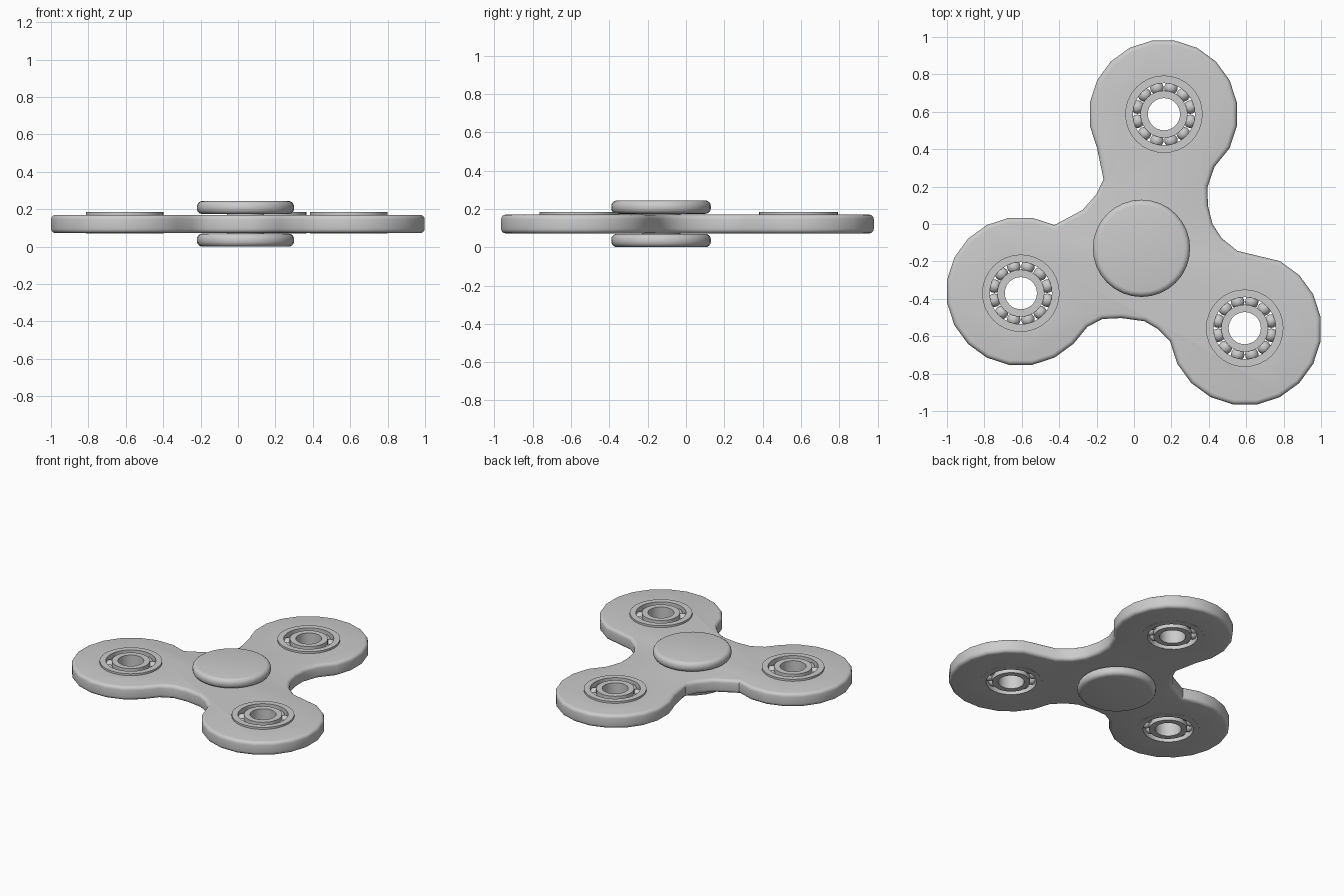
import bpy, bmesh, math
from mathutils import Matrix

if "Cube" in bpy.data.objects:
    bpy.data.objects.remove(bpy.data.objects["Cube"])

HUB = (0.04, -0.13)
# lobe centre x, y, radius, outer arc start and end angle
LOBES = [(0.157, 0.587, 0.398, -27, 207),
         (-0.606, -0.36, 0.398, 63, 315),
         (0.595, -0.562, 0.408, 189, 423)]
BEARINGS = [(0.16, 0.587), (-0.605, -0.37), (0.592, -0.557)]
# concave waists that follow each lobe
WAISTS = [[(-0.163, 0.24), (-0.2, 0.16), (-0.275, 0.075)],
          [(-0.249, -0.55), (-0.17, -0.508), (-0.067, -0.503), (0.056, -0.52), (0.125, -0.56)],
          [(0.553, -0.144), (0.468, -0.075), (0.42, 0.0), (0.395, 0.1), (0.393, 0.198), (0.43, 0.305)]]
Z0, Z1 = 0.072, 0.17


def finish(name, bm, smooth=True):
    bmesh.ops.recalc_face_normals(bm, faces=bm.faces)
    me = bpy.data.meshes.new(name)
    bm.to_mesh(me)
    bm.free()
    ob = bpy.data.objects.new(name, me)
    bpy.context.collection.objects.link(ob)
    if smooth:
        smooth_by_angle(ob)
    return ob


def activate(ob):
    bpy.ops.object.select_all(action='DESELECT')
    ob.select_set(True)
    bpy.context.view_layer.objects.active = ob


def smooth_by_angle(ob):
    activate(ob)
    bpy.ops.object.shade_smooth_by_angle(angle=math.radians(35))


def lathe(name, profile, centre, sides, closed=False):
    """Revolve (radius, z) points; an open profile gets flat end caps."""
    bm = bmesh.new()
    rings = []
    for r, z in profile:
        rings.append([bm.verts.new((centre[0] + r * math.cos(2 * math.pi * i / sides),
                                    centre[1] + r * math.sin(2 * math.pi * i / sides), z))
                      for i in range(sides)])
    pairs = list(zip(rings, rings[1:])) + ([(rings[-1], rings[0])] if closed else [])
    for a, b in pairs:
        for i in range(sides):
            j = (i + 1) % sides
            bm.faces.new((a[i], a[j], b[j], b[i]))
    if not closed:
        bm.faces.new(rings[0])
        bm.faces.new(rings[-1])
    return finish(name, bm)


def ring(name, r0, r1, z0, z1, centre):
    return lathe(name, [(r0, z0), (r1, z0), (r1, z1), (r0, z1)], centre, 32, True)


def cap(name, radius, z0, z1, rnd):
    prof = []
    for z, base in ((z0 + rnd, -90), (z1 - rnd, 0)):
        for k in range(5):
            a = math.radians(base + 22.5 * k)
            prof.append((radius - rnd + rnd * math.cos(a), z + rnd * math.sin(a)))
    return lathe(name, prof, HUB, 32)


# three-lobed body
outline = []
for (cx, cy, r, a0, a1), waist in zip(LOBES, WAISTS):
    for deg in range(a0, a1 + 1, 18):
        a = math.radians(deg)
        outline.append((cx + r * math.cos(a), cy + r * math.sin(a)))
    outline += waist
bm = bmesh.new()
base = bm.faces.new([bm.verts.new((x, y, Z0)) for x, y in outline])
ext = bmesh.ops.extrude_face_region(bm, geom=[base])
for v in ext['geom']:
    if isinstance(v, bmesh.types.BMVert):
        v.co.z = Z1
bmesh.ops.recalc_face_normals(bm, faces=bm.faces)
rims = [e for e in bm.edges if abs(e.verts[0].co.z - e.verts[1].co.z) < 1e-5]
bmesh.ops.bevel(bm, geom=rims, offset=0.024, segments=4, profile=0.5, affect='EDGES')
body = finish("body", bm, False)

# bearing holes through the body
for c in BEARINGS:
    cutter = lathe("hole_cutter", [(0.2, -0.1), (0.2, 0.4)], c, 32)
    cutter.hide_render = True
    mod = body.modifiers.new("hole", 'BOOLEAN')
    mod.operation = 'DIFFERENCE'
    mod.solver = 'EXACT'
    mod.object = cutter
    activate(body)
    bpy.ops.object.modifier_apply(modifier=mod.name)
    bpy.data.objects.remove(cutter)
smooth_by_angle(body)

# bearings: two races with a circle of balls between
for c in BEARINGS:
    ring("outer_race", 0.166, 0.207, Z0 - 0.001, 0.184, c)
    ring("inner_race", 0.086, 0.126, Z0 - 0.001, 0.184, c)
    bm = bmesh.new()
    for k in range(12):
        a = math.radians(15 + 30 * k)
        pos = (c[0] + 0.146 * math.cos(a), c[1] + 0.146 * math.sin(a), 0.128)
        bmesh.ops.create_uvsphere(bm, u_segments=16, v_segments=10, radius=0.036,
                                  matrix=Matrix.Translation(pos))
    finish("bearing_balls", bm)

# finger caps and the pin joining them
cap("top_cap", 0.26, 0.174, 0.244, 0.03)
cap("bottom_cap", 0.26, 0.0, 0.07, 0.03)
lathe("centre_pin", [(0.1, 0.05), (0.1, 0.2)], HUB, 32)
